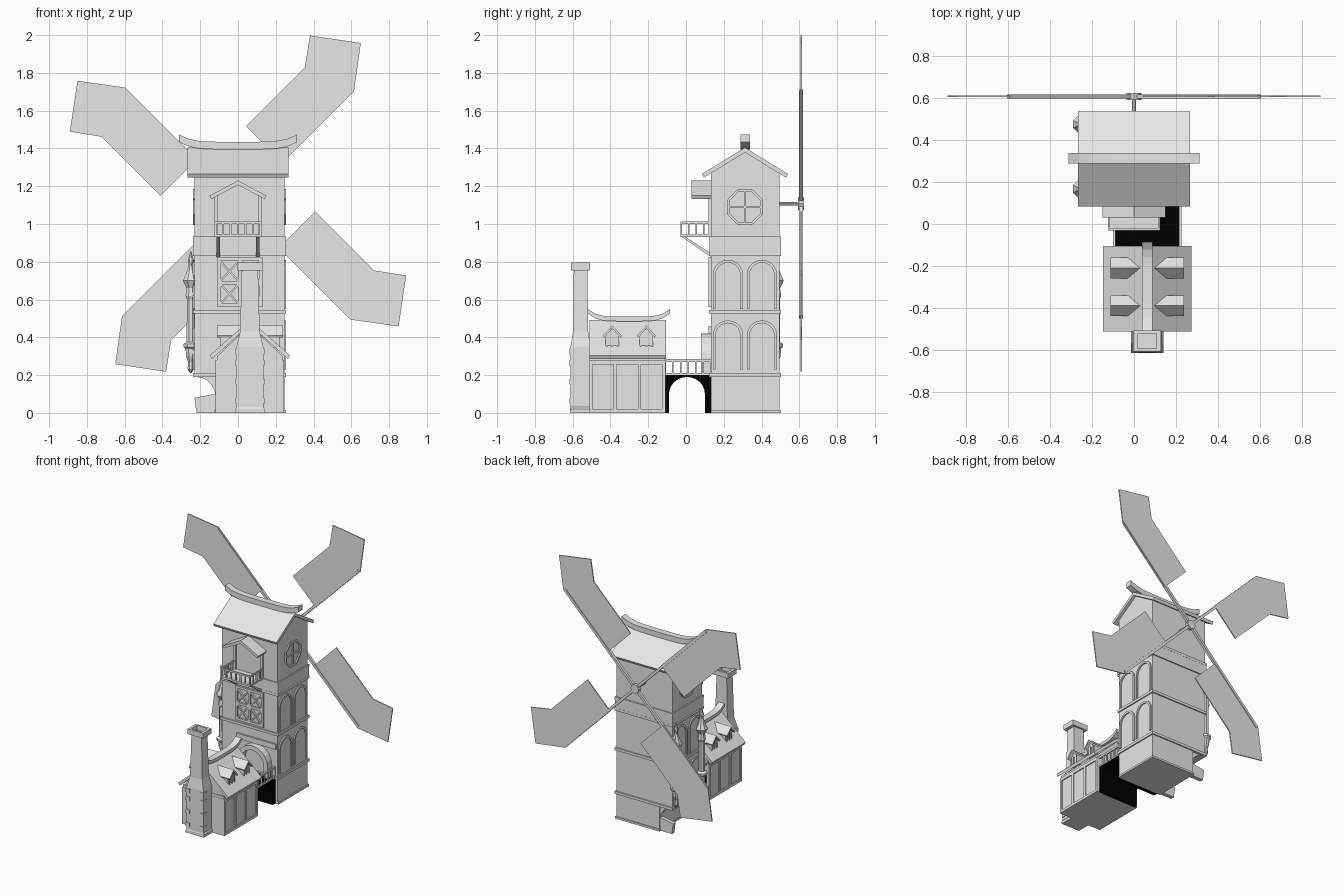
import bpy, bmesh
from math import sin, cos, pi

if "Cube" in bpy.data.objects:
    bpy.data.objects.remove(bpy.data.objects["Cube"])


def material(name, v):
    m = bpy.data.materials.new(name)
    m.use_nodes = True
    m.diffuse_color = (v, v, v, 1)
    m.node_tree.nodes["Principled BSDF"].inputs["Base Color"].default_value = (v, v, v, 1)
    return m


GREY = material("pale grey", 0.8)
BLACK = material("black", 0.0)


def finish(name, bm, mat=GREY):
    bmesh.ops.recalc_face_normals(bm, faces=bm.faces)
    me = bpy.data.meshes.new(name)
    bm.to_mesh(me)
    bm.free()
    me.materials.append(mat)
    ob = bpy.data.objects.new(name, me)
    bpy.context.collection.objects.link(ob)
    return ob


def add_prism(bm, pts, axis, a, b):
    """Extrude a 2D outline along x (points y,z), y (points x,z) or z (points x,y)."""
    def place(p, t):
        return {"x": (t, p[0], p[1]), "y": (p[0], t, p[1]), "z": (p[0], p[1], t)}[axis]
    lo = [bm.verts.new(place(p, a)) for p in pts]
    hi = [bm.verts.new(place(p, b)) for p in pts]
    bm.faces.new(lo)
    bm.faces.new(hi)
    for i in range(len(pts)):
        j = (i + 1) % len(pts)
        bm.faces.new((lo[i], lo[j], hi[j], hi[i]))


def prisms(name, outlines, axis, spans, mat=GREY):
    bm = bmesh.new()
    for pts in outlines:
        for a, b in spans:
            add_prism(bm, pts, axis, a, b)
    return finish(name, bm, mat)


def boxes(name, items, mat=GREY, open_bottom=False):
    bm = bmesh.new()
    for x0, x1, y0, y1, z0, z1 in items:
        add_prism(bm, [(x0, y0), (x1, y0), (x1, y1), (x0, y1)], "z", z0, z1)
    if open_bottom:
        low = min(v.co.z for v in bm.verts)
        bmesh.ops.delete(bm, geom=[f for f in bm.faces if all(v.co.z == low for v in f.verts)],
                         context="FACES_ONLY")
    return finish(name, bm, mat)


def chevron(c, half, eave, apex, t):
    return [(c - half, eave), (c, apex), (c + half, eave),
            (c + half - t / 2, eave - t), (c, apex - t * 1.3), (c - half + t / 2, eave - t)]


def arch(c, r, z0, spring, w):
    """Outline of an arched frame."""
    def arc(rad):
        return [(c - rad * cos(pi * i / 10), spring + rad * sin(pi * i / 10)) for i in range(11)]
    return [(c - r, z0)] + arc(r) + [(c + r, z0), (c + r - w, z0)] + arc(r - w)[::-1] + [(c - r + w, z0)]


def bar(p, q, w):
    """Outline of a straight bar between two 2D points."""
    dx, dz = q[0] - p[0], q[1] - p[1]
    n = (dx * dx + dz * dz) ** 0.5
    ox, oz = -dz / n * w / 2, dx / n * w / 2
    return [(p[0] + ox, p[1] + oz), (q[0] + ox, q[1] + oz), (q[0] - ox, q[1] - oz), (p[0] - ox, p[1] - oz)]


def circle(cx, cz, r, n, turn=0.0):
    return [(cx + r * cos(2 * pi * i / n + turn), cz + r * sin(2 * pi * i / n + turn)) for i in range(n)]


def loft(name, rings):
    """Skin a stack of point rings, closing both ends."""
    bm = bmesh.new()
    loops = [[bm.verts.new(p) for p in ring] for ring in rings]
    for a, b in zip(loops, loops[1:]):
        for i in range(len(a)):
            j = (i + 1) % len(a)
            bm.faces.new((a[i], a[j], b[j], b[i]))
    bm.faces.new(loops[0])
    bm.faces.new(loops[-1])
    return finish(name, bm)


def ridge(c, half, z, thick, lift):
    """Ridge beam outline with upswept ends."""
    ts = [i / 6 - 1 for i in range(13)]
    low = [(c + t * half, z + lift * abs(t) ** 5) for t in ts]
    return low + [(x, y + thick) for x, y in reversed(low)]


# Tower: narrow base, shaft with gabled top, ledges
TX0, TX1, TY0, TY1, TC = -0.23, 0.245, 0.132, 0.495, 0.312
boxes("tower_base", [(-0.12, TX1, TY0, TY1, 0, 0.2)], open_bottom=True)
prisms("tower_shaft", [[(TY0, 0.2), (TY1, 0.2), (TY1, 1.27), (TC, 1.385), (TY0, 1.27)]], "x", [(TX0, TX1)])
boxes("tower_ledges", [(TX0 - e, TX1 + e, TY0 - e, TY1 + e, z, z + 0.02)
                       for z, e in ((0.19, 0.009), (0.525, 0.009), (0.83, 0.009), (0.915, 0.009))])
boxes("base_plinth", [(-0.125, TX1 + 0.008, TY0, TY1 + 0.008, 0, 0.015)])
posts = []
for i in range(7):
    y = TY0 + (TY1 - TY0) * i / 6
    x = TX0 + (TX1 - TX0) * i / 6
    posts.append((TX0 - 0.007, TX1 + 0.007, y - 0.008, y + 0.008, 0.84, 0.92))
    posts.append((x - 0.008, x + 0.008, TY0 - 0.007, TY1 + 0.007, 0.84, 0.92))
boxes("tower_band_posts", posts)

# Overhang on the right flank: curved brackets and a low sloping buttress
curve = [(-0.12 - 0.1 * (1 - cos(t * pi / 10)), 0.09 + 0.1 * sin(t * pi / 10)) for t in range(6)]
prisms("overhang_brackets", [curve + [(-0.12, 0.2)]], "y", [(0.14, 0.17), (0.455, 0.485)])
prisms("low_buttress", [[(-0.22, 0), (-0.12, 0), (-0.12, 0.1), (-0.23, 0.08)]], "y", [(0.14, 0.17), (0.455, 0.485)])

# Tower wall frames: arches and octagon windows on both flanks
sides = [(TX1 - 0.002, TX1 + 0.009), (TX0 - 0.009, TX0 + 0.002)]
prisms("arched_frames", [arch(c, 0.08, z0, z0 + 0.18, 0.015) for c in (0.222, 0.402) for z0 in (0.23, 0.55)], "x", sides)
octo = circle(TC, 1.09, 0.095, 8, pi / 8)
rim = [bar(octo[i], octo[(i + 1) % 8], 0.014) for i in range(8)]
cross = [bar((TC, 1.0), (TC, 1.18), 0.012), bar((TC - 0.09, 1.09), (TC + 0.09, 1.09), 0.012)]
prisms("octagon_windows", rim + cross, "x", sides)

# Latticed door and arched entrance on the front
frame = [bar((x, 0.56), (x, 0.825), 0.018) for x in (-0.1, 0.01, 0.12)]
frame += [bar((-0.1, z), (0.12, z), 0.018) for z in (0.57, 0.69, 0.815)]
frame += [bar((a, z), (a + 0.11, z + 0.12), 0.01) for a in (-0.1, 0.01) for z in (0.57, 0.69)]
frame += [bar((a, z + 0.12), (a + 0.11, z), 0.01) for a in (-0.1, 0.01) for z in (0.57, 0.69)]
prisms("lattice_door", frame, "y", [(0.118, 0.135)])
prisms("entrance_arch", [arch(0.065, 0.13, 0.2, 0.29, 0.035)], "y", [(0.08, 0.135)])
boxes("entrance_lintel", [(-0.1, 0.235, 0.12, 0.135, 0.42, 0.46)])

# Tower roof, ridge and finials
prisms("tower_roof", [chevron(TC, 0.228, 1.265, 1.405, 0.02)], "x", [(-0.268, 0.268)])
prisms("tower_ridge", [ridge(0, 0.312, 1.395, 0.04, 0.038)], "y", [(0.288, 0.338)])

# Balcony with hood, railing and struts
boxes("balcony_floor", [(-0.125, 0.125, -0.03, TY0, 0.93, 0.945)])
rails = [(-0.125, 0.125, -0.03, -0.02, 1.0, 1.012)]
rails += [(-0.125 + 0.24 * i / 6, -0.115 + 0.24 * i / 6, -0.03, -0.022, 0.94, 1.0) for i in range(7)]
for x in (-0.125, 0.115):
    rails.append((x, x + 0.01, -0.03, TY0, 1.0, 1.012))
    rails += [(x, x + 0.01, y, y + 0.008, 0.94, 1.0) for y in (0.01, 0.05, 0.09)]
boxes("balcony_railing", rails)
prisms("balcony_struts", [[(-0.02, 0.93), (0.0, 0.93), (TY0, 0.845), (TY0, 0.825)]], "x",
       [(-0.115, -0.095), (0.095, 0.115)])
prisms("balcony_hood", [chevron(0, 0.15, 1.15, 1.23, 0.018)], "y", [(0.03, 0.135)])
prisms("balcony_door_frame", [bar((x, 0.94), (x, 1.16), 0.02) for x in (-0.115, 0.115)], "y", [(0.12, 0.135)])

# Hanging turret lanterns on the right flank
profile = [(0.004, 0.21), (0.018, 0.23), (0.016, 0.27), (0.026, 0.3), (0.03, 0.34), (0.042, 0.35), (0.042, 0.365),
           (0.024, 0.375), (0.022, 0.6), (0.03, 0.62), (0.024, 0.66), (0.045, 0.7), (0.03, 0.73), (0.012, 0.78),
           (0.016, 0.81), (0.003, 0.855)]
for n, y in (("front", 0.167), ("back", 0.476)):
    loft(n + "_turret", [[(x, v, z) for x, v in circle(-0.25, y, r, 8, pi / 8)] for r, z in profile])

# Windmill sails, spokes and hub
HZ = 1.108
sail = [(0.042, 0.41), (0.354, 0.722), (0.381, 0.89), (0.65, 0.85), (0.614, 0.595), (0.235, 0.217)]
spoke = bar((0, 0), (0.6, 0.6), 0.02)


def turned(pts, k):
    for _ in range(k):
        pts = [(-z, x) for x, z in pts]
    return [(x, z + HZ) for x, z in pts]


prisms("sails", [turned(sail, k) for k in range(4)], "y", [(0.605, 0.613)])
prisms("spokes", [turned(spoke, k) for k in range(4)], "y", [(0.599, 0.619)])
prisms("hub", [circle(0, HZ, 0.035, 8)], "y", [(0.592, 0.624)])
prisms("axle", [circle(0, HZ, 0.009, 8)], "y", [(0.49, 0.6)])

# Bridge with arched opening and railings
opening = [(0.095 * cos(pi * i / 12) + 0.005, 0.1 + 0.09 * sin(pi * i / 12)) for i in range(13)]
bridge = [(0.132, 0.2), (0.132, 0), (0.1, 0)] + opening + [(-0.09, 0), (-0.115, 0), (-0.115, 0.2)]
prisms("bridge", [bridge], "x", [(-0.1, 0.225)], BLACK)
rails = []
for x in (-0.1, 0.215):
    rails.append((x, x + 0.012, -0.115, 0.132, 0.27, 0.285))
    rails.append((x, x + 0.012, -0.115, 0.132, 0.2, 0.21))
    rails += [(x, x + 0.01, -0.113 + 0.04 * i, -0.105 + 0.04 * i, 0.2, 0.28) for i in range(7)]
boxes("bridge_railing", rails)

# Cottage walls, timber frame, roof and ridge
HC = 0.063
boxes("cottage_walls", [(-0.11, 0.236, -0.51, -0.11, 0, 0.3)], open_bottom=True)
prisms("cottage_gables", [[(-0.11, 0.3), (0.236, 0.3), (HC, 0.465)]], "y", [(-0.505, -0.49), (-0.13, -0.112)])
timber = [(-0.118, 0.244, -0.512, -0.108, 0, 0.02), (-0.118, 0.244, -0.512, -0.108, 0.255, 0.28)]
timber += [(-0.118, 0.244, y, y + 0.018, 0, 0.28) for y in (-0.512, -0.385, -0.255, -0.126)]
boxes("cottage_timbers", timber)
prisms("cottage_roof", [chevron(HC, 0.212, 0.305, 0.492, 0.02)], "y", [(-0.512, -0.105)])
prisms("cottage_ridge", [ridge(-0.302, 0.217, 0.485, 0.025, 0.04)], "x", [(HC - 0.025, HC + 0.025)])


def both(a, b):
    return [(a, b), (2 * HC - b, 2 * HC - a)]


# Cottage dormers on both roof slopes
ys = (-0.39, -0.21)
prisms("dormer_walls", [[(y - 0.036, 0.345), (y + 0.036, 0.345), (y + 0.036, 0.41), (y, 0.445), (y - 0.036, 0.41)]
                        for y in ys], "x", both(0.09, 0.215))
prisms("dormer_roofs", [chevron(y, 0.05, 0.41, 0.462, 0.012) for y in ys], "x", both(0.085, 0.238))
prisms("dormer_windows", [bar((y + d, 0.35), (y + d, 0.41), 0.008) for y in ys for d in (-0.03, 0, 0.03)], "x",
       both(0.21, 0.222))

# Chimney with a hollow cap
stack = [(0.078, 0.057, 0), (0.078, 0.057, 0.02), (0.071, 0.054, 0.03), (0.071, 0.054, 0.35), (0.052, 0.04, 0.43),
         (0.043, 0.036, 0.755), (0.066, 0.05, 0.755), (0.066, 0.05, 0.795), (0.045, 0.035, 0.795), (0.045, 0.035, 0.76)]
loft("chimney", [[(HC + sx * a, -0.558 + sy * b, z) for sx, sy in ((-1, -1), (1, -1), (1, 1), (-1, 1))]
                 for a, b, z in stack])
stones = [(HC + s * 0.06 - 0.016, HC + s * 0.06 + 0.016, -0.616, -0.57, z, z + 0.03)
          for s in (-1, 1) for z in (0.05, 0.15, 0.25, 0.31)]
boxes("chimney_stones", stones)
